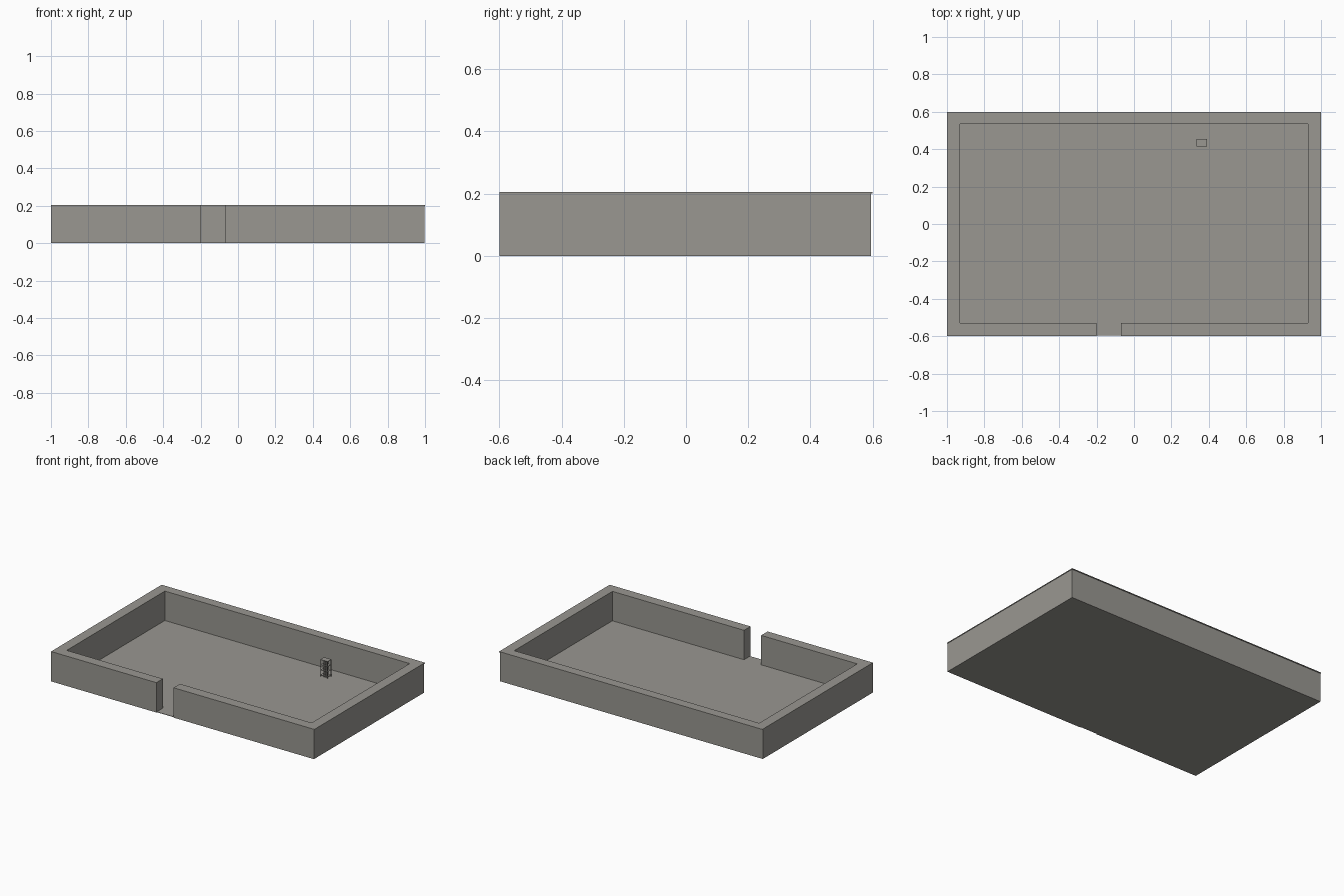
import bpy

if "Cube" in bpy.data.objects:
    bpy.data.objects.remove(bpy.data.objects["Cube"])

stone = bpy.data.materials.new("warm grey")
stone.diffuse_color = (0.32, 0.31, 0.285, 1)
stone.use_nodes = True
stone.node_tree.nodes["Principled BSDF"].inputs["Base Color"].default_value = stone.diffuse_color


def box(name, x0, x1, y0, y1, z0, z1):
    """Axis-aligned box given by its limits."""
    v = [(x, y, z) for z in (z0, z1) for x, y in ((x0, y0), (x1, y0), (x1, y1), (x0, y1))]
    f = [(3, 2, 1, 0), (4, 5, 6, 7), (0, 1, 5, 4), (1, 2, 6, 5), (2, 3, 7, 6), (3, 0, 4, 7)]
    prism(name, v, f)


def prism(name, verts, faces):
    me = bpy.data.meshes.new(name)
    me.from_pydata(verts, [], faces)
    me.materials.append(stone)
    ob = bpy.data.objects.new(name, me)
    bpy.context.collection.objects.link(ob)


def ring(name, x0, x1, y0, y1, z0, z1):
    """Wall outline with a doorway through the front, extruded from z0 to z1."""
    ix, iy0, iy1, g0, g1 = 0.93, -0.53, 0.535, -0.2, -0.07
    p = [(g0, y0), (g0, iy0), (-ix, iy0), (-ix, iy1), (ix, iy1), (ix, iy0),
         (g1, iy0), (g1, y0), (x1, y0), (x1, y1), (x0, y1), (x0, y0)]
    n = len(p)
    v = [(x, y, z) for z in (z0, z1) for x, y in p]
    # quads covering the plan: front left, left, back, right, front right
    plan = [(0, 1, 2, 11), (11, 2, 3, 10), (10, 3, 4, 9), (9, 4, 5, 8), (8, 5, 6, 7)]
    f = [q for q in plan] + [tuple(i + n for i in reversed(q)) for q in plan]
    f += [((i + 1) % n, i, i + n, (i + 1) % n + n) for i in range(n)]
    prism(name, v, f)


# floor slab, walls and the thin coping on top of them
box("floor", -1, 0.997, -0.595, 0.595, 0, 0.003)
ring("walls", -1, 0.997, -0.6, 0.595, 0, 0.2)
ring("coping", -1, 1, -0.6, 0.6, 0.2, 0.205)

# small open rack near the back wall
X0, X1, Y0, Y1, H, T = 0.335, 0.39, 0.415, 0.455, 0.12, 0.003
for i in range(4):
    z = 0.012 + i * (H - 0.015) / 3
    box("rack_shelf", X0, X1, Y0, Y1, z, z + T)
for x in (X0, X1 - T):
    for y in (Y0, Y1 - T):
        box("rack_post", x, x + T, y, y + T, 0.003, H)
for x in (0.358, 0.370):
    box("rack_upright", x, x + T, Y0 + 0.004, Y1 - 0.004, 0.003, H)
